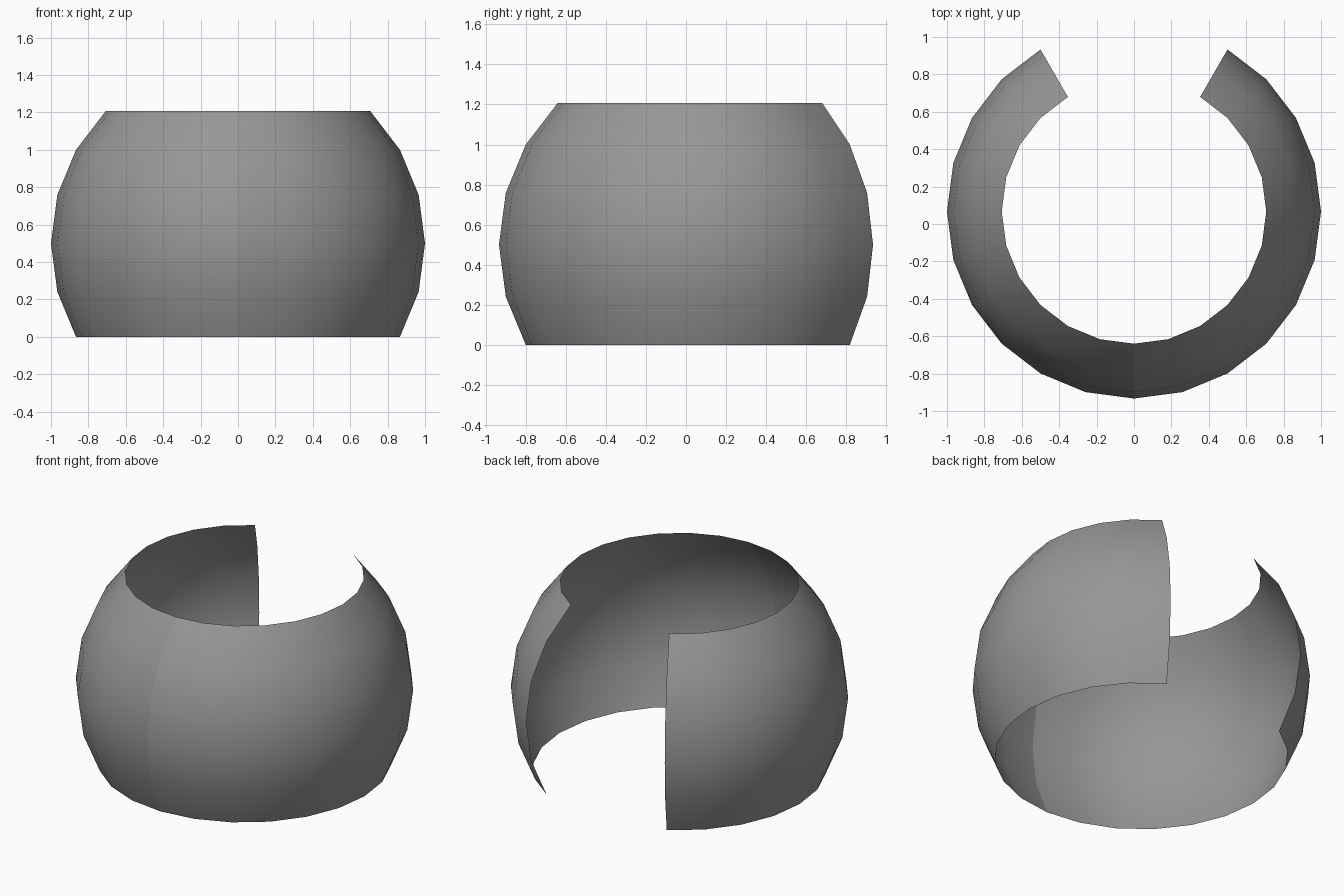
import bpy
import bmesh
from math import radians, sin, cos
from mathutils import Vector

cube = bpy.data.objects.get("Cube")
if cube:
    bpy.data.objects.remove(cube, do_unlink=True)

STEP = 15                                  # degrees per ring and per segment
CENTRE = Vector((0, 0.067, 0.5))           # centre of the unit sphere

grey = bpy.data.materials.new("mid_grey")
grey.use_nodes = True
colour = (0.31, 0.31, 0.31, 1)
grey.diffuse_color = colour
grey.node_tree.nodes["Principled BSDF"].inputs["Base Color"].default_value = colour

# Arc profile at the front centre, from the lower cut to the upper cut
bm = bmesh.new()
arc = [bm.verts.new(CENTRE + Vector((0, -cos(radians(a)), sin(radians(a)))))
       for a in range(-30, 46, STEP)]
edges = [bm.edges.new(pair) for pair in zip(arc, arc[1:])]

# Sweep one half of the open band round to the gap at the back
bmesh.ops.spin(bm, geom=arc + edges, cent=CENTRE, axis=(0, 0, 1),
               angle=radians(150), steps=150 // STEP, use_duplicate=False)
bm.normal_update()
inward = [f for f in bm.faces if f.normal.dot(f.calc_center_median() - CENTRE) < 0]
bmesh.ops.reverse_faces(bm, faces=inward)
for face in bm.faces:
    face.smooth = True

mesh = bpy.data.meshes.new("curved_band")
bm.to_mesh(mesh)
bm.free()
mesh.materials.append(grey)
band = bpy.data.objects.new("curved_band", mesh)
bpy.context.collection.objects.link(band)

# Mirrored half, left unmerged to keep the shading seam at the front
mirror = band.modifiers.new("other_half", 'MIRROR')
mirror.use_axis = (True, False, False)
mirror.use_mirror_merge = False
